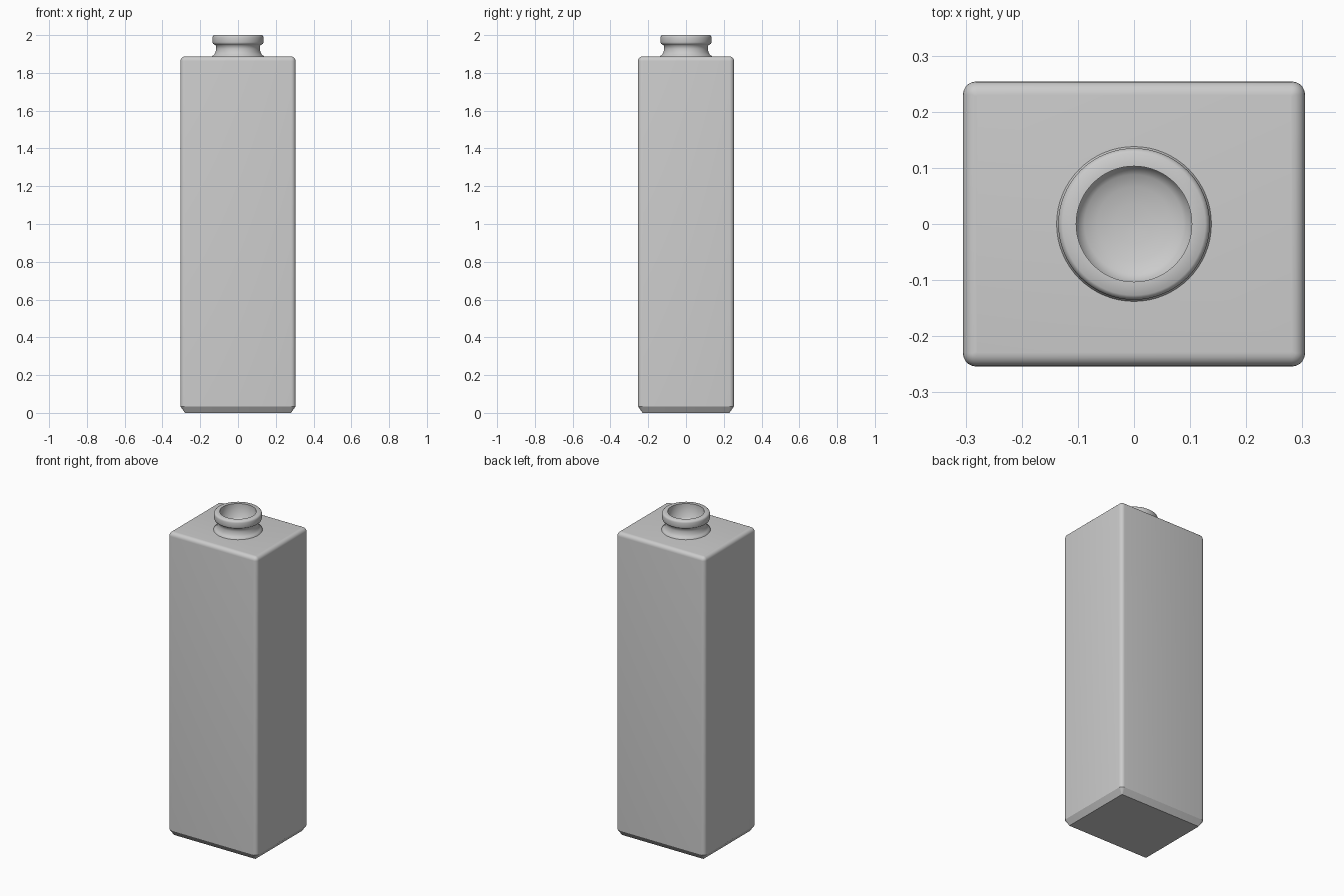
import bpy, bmesh
from math import sin, cos, pi, radians

if "Cube" in bpy.data.objects:
    bpy.data.objects.remove(bpy.data.objects["Cube"])


def build(name, loops, angle):
    """Skin a stack of equal-length vertex loops and cap both ends."""
    bm = bmesh.new()
    rings = [[bm.verts.new(p) for p in loop] for loop in loops]
    n = len(rings[0])
    for a, b in zip(rings, rings[1:]):
        for i in range(n):
            j = (i + 1) % n
            bm.faces.new((a[i], a[j], b[j], b[i]))
    bm.faces.new(rings[0][::-1])
    bm.faces.new(rings[-1])
    bmesh.ops.recalc_face_normals(bm, faces=bm.faces)
    mesh = bpy.data.meshes.new(name)
    bm.to_mesh(mesh)
    bm.free()
    ob = bpy.data.objects.new(name, mesh)
    bpy.context.collection.objects.link(ob)
    bpy.ops.object.select_all(action='DESELECT')
    bpy.context.view_layer.objects.active = ob
    ob.select_set(True)
    bpy.ops.object.shade_smooth_by_angle(angle=radians(angle))
    return ob


def rounded_rect(inset, z, hx=0.305, hy=0.254, r=0.024, seg=5):
    """Rounded rectangle, inset from the full body outline."""
    hx, hy = hx - inset, hy - inset
    r = max(r - inset, 0.003)
    pts = []
    for q, (sx, sy) in enumerate([(1, 1), (-1, 1), (-1, -1), (1, -1)]):
        for k in range(seg + 1):
            a = (q + k / seg) * pi / 2
            pts.append((sx * (hx - r) + r * cos(a), sy * (hy - r) + r * sin(a), z))
    return pts


def circle(r, z, n=64):
    return [(r * cos(2 * pi * i / n), r * sin(2 * pi * i / n), z) for i in range(n)]


# Body: chamfered foot, straight walls, rounded shoulder
TOP, R = 1.887, 0.024
loops = [rounded_rect(0.024, 0.0), rounded_rect(0.0, 0.035)]
for k in range(6):
    a = k / 5 * pi / 2
    loops.append(rounded_rect(R * (1 - cos(a)), TOP - R + R * sin(a)))
build("bottle_body", loops, 30)

# Neck: flared root, waist, rounded lip, shallow dished mouth
profile = [(0.138, 1.880), (0.138, 1.888), (0.127, 1.896), (0.119, 1.910),
           (0.116, 1.927), (0.117, 1.945), (0.127, 1.951), (0.133, 1.955),
           (0.135, 1.962), (0.135, 1.988), (0.133, 1.995), (0.127, 2.0),
           (0.103, 2.0), (0.103, 1.915), (0.088, 1.904), (0.066, 1.896),
           (0.035, 1.891), (0.005, 1.889)]
build("bottle_neck", [circle(r, z) for r, z in profile], 60)
